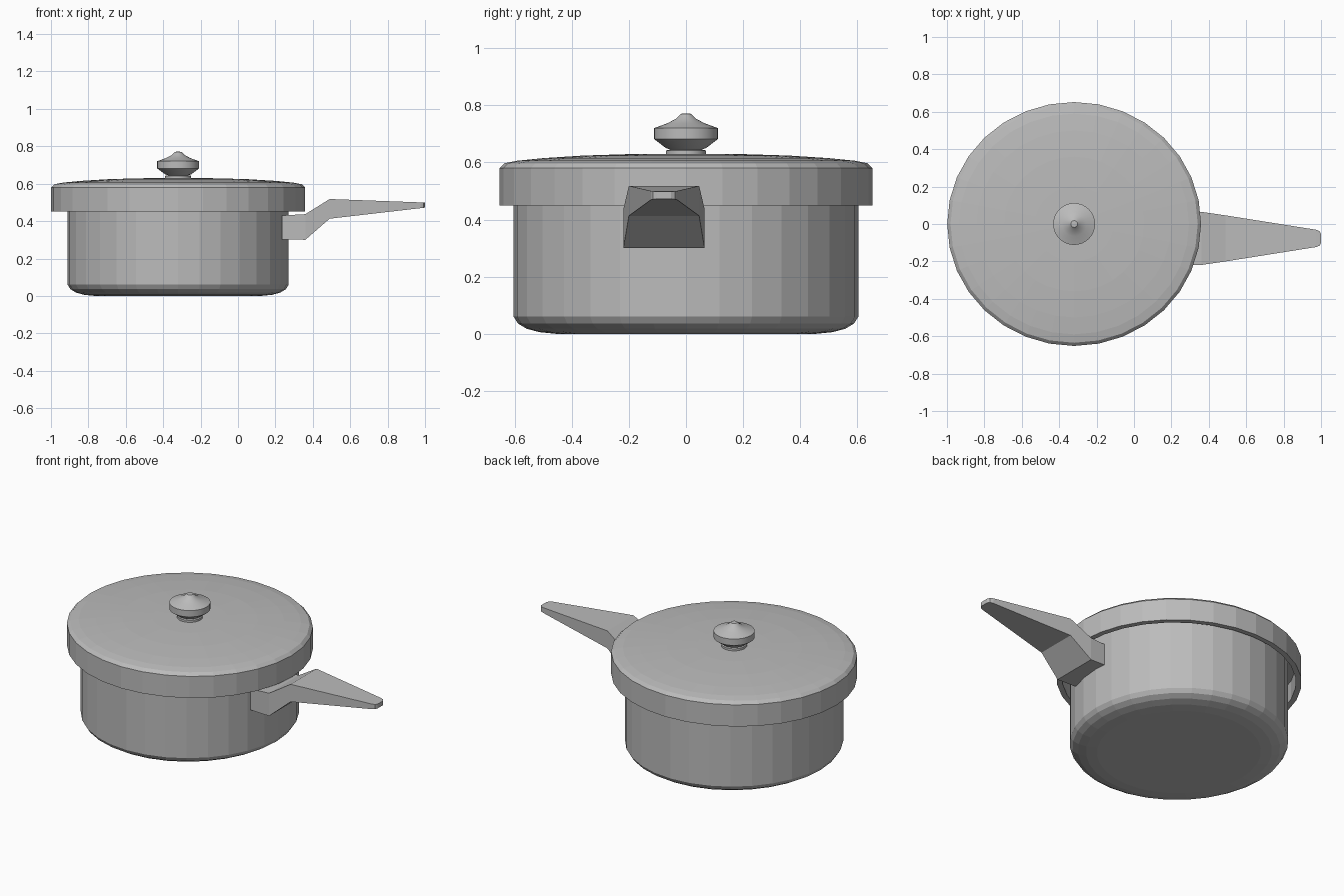
import bpy
import bmesh
import math

cube = bpy.data.objects.get("Cube")
if cube:
    bpy.data.objects.remove(cube)

metal = bpy.data.materials.new("grey metal")
metal.use_nodes = True
GREY = (0.5, 0.5, 0.5, 1)
metal.diffuse_color = GREY
metal.node_tree.nodes["Principled BSDF"].inputs["Base Color"].default_value = GREY

CENTRE_X = -0.32
SIDES = 32


def finish(bm, name):
    bmesh.ops.remove_doubles(bm, verts=bm.verts, dist=0.0005)
    bmesh.ops.recalc_face_normals(bm, faces=bm.faces)
    mesh = bpy.data.meshes.new(name)
    bm.to_mesh(mesh)
    bm.free()
    mesh.materials.append(metal)
    obj = bpy.data.objects.new(name, mesh)
    bpy.context.collection.objects.link(obj)
    return obj


def lathe(name, profile, stretch=(1, 1)):
    """Turn a (radius, height) profile around the pot axis."""
    bm = bmesh.new()
    verts = [bm.verts.new((r, 0, z)) for r, z in profile]
    edges = [bm.edges.new(pair) for pair in zip(verts, verts[1:])]
    bmesh.ops.spin(bm, geom=verts + edges, cent=(0, 0, 0), axis=(0, 0, 1),
                   angle=math.tau, steps=SIDES)
    obj = finish(bm, name)
    for v in obj.data.vertices:
        v.co.x = v.co.x * stretch[0] + CENTRE_X
        v.co.y *= stretch[1]
    return obj


def smooth(obj, degrees):
    bpy.ops.object.select_all(action='DESELECT')
    obj.select_set(True)
    bpy.context.view_layer.objects.active = obj
    bpy.ops.object.shade_smooth_by_angle(angle=math.radians(degrees))


# Pot body: rounded base, straight wall, hollow inside
lathe("pot_body", [
    (0, 0), (0.45, 0), (0.51, 0.006), (0.555, 0.018), (0.585, 0.036),
    (0.6, 0.06), (0.6, 0.56), (0.57, 0.56), (0.57, 0.06), (0.5, 0.03), (0, 0.03),
], (0.985, 1.005))

# Lid: shallow dome with a deep overhanging skirt
lathe("lid", [
    (0, 0.63), (0.2, 0.629), (0.36, 0.624), (0.5, 0.615), (0.59, 0.606),
    (0.635, 0.597), (0.652, 0.58), (0.652, 0.45), (0.622, 0.45),
    (0.622, 0.565), (0, 0.6),
], (1.041, 1))

# Knob on the lid
knob = lathe("lid_knob", [
    (0, 0.61), (0.07, 0.61), (0.07, 0.642), (0.055, 0.645), (0.07, 0.65),
    (0.112, 0.682), (0.112, 0.72), (0.065, 0.737), (0.035, 0.753),
    (0.018, 0.77), (0, 0.772),
])
smooth(knob, 20)

# Handle: rectangular sections (x, half width, bottom, top) bridged together
HANDLE_Y = -0.077
bm = bmesh.new()
rings = []
for x, half, low, high in [
    (0.235, 0.142, 0.303, 0.43), (0.36, 0.142, 0.3, 0.437),
    (0.49, 0.123, 0.413, 0.518), (0.975, 0.046, 0.469, 0.5),
    (0.992, 0.039, 0.471, 0.499), (1.0, 0.024, 0.472, 0.498),
]:
    rings.append([bm.verts.new((x, HANDLE_Y + side * half, z))
                  for side, z in ((-1, low), (1, low), (1, high), (-1, high))])
for a, b in zip(rings, rings[1:]):
    for i in range(4):
        j = (i + 1) % 4
        bm.faces.new((a[i], a[j], b[j], b[i]))
bm.faces.new(rings[0])
bm.faces.new(rings[-1])
finish(bm, "handle")
